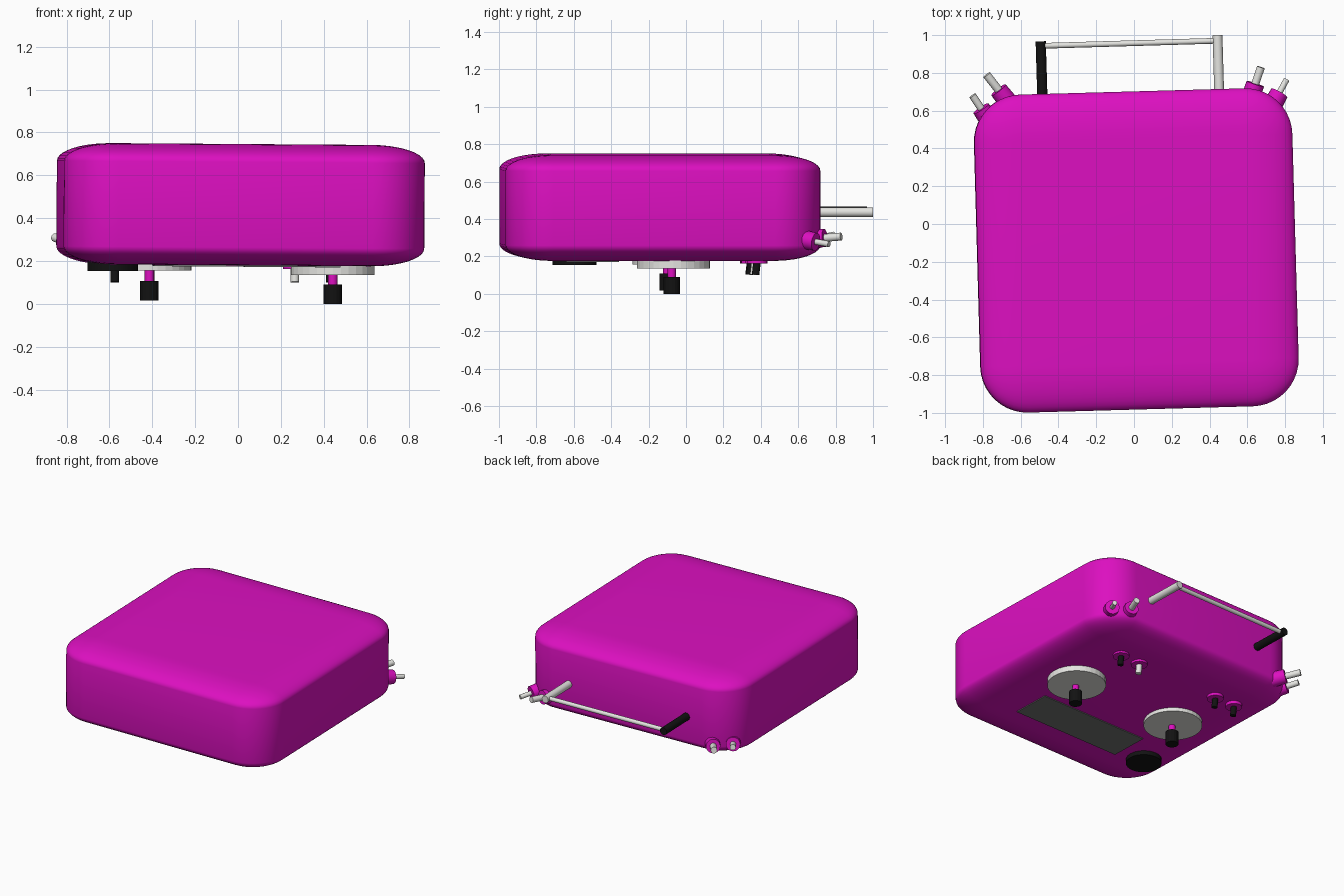
import bpy, bmesh, math
from mathutils import Vector

if "Cube" in bpy.data.objects:
    bpy.data.objects.remove(bpy.data.objects["Cube"])


def material(name, rgb):
    m = bpy.data.materials.new(name)
    m.diffuse_color = (*rgb, 1)
    m.use_nodes = True
    m.node_tree.nodes["Principled BSDF"].inputs["Base Color"].default_value = m.diffuse_color
    return m


MAGENTA = material("magenta", (0.72, 0.005, 0.53))
WHITE = material("off_white", (0.78, 0.78, 0.75))
BLACK = material("black", (0.006, 0.006, 0.006))
GREY = material("screen_grey", (0.16, 0.17, 0.165))
TILT = (0, math.radians(0.4), math.radians(1.6))   # slight lean of the whole case


def box(name, centre, size, mat, rot=TILT, bevel=0, segments=1):
    """Box, optionally with the edges rounded before it is stretched to size."""
    me = bpy.data.meshes.new(name)
    bm = bmesh.new()
    bmesh.ops.create_cube(bm, size=1)
    if bevel:
        bmesh.ops.bevel(bm, geom=bm.edges[:], offset=bevel, segments=segments,
                        profile=0.5, affect='EDGES')
    bmesh.ops.scale(bm, vec=size, verts=bm.verts)
    bm.to_mesh(me)
    bm.free()
    ob = bpy.data.objects.new(name, me)
    bpy.context.collection.objects.link(ob)
    ob.location, ob.rotation_euler = centre, rot
    me.materials.append(mat)
    if bevel:
        me.shade_smooth()
    return ob


def rod(name, a, b, r, mat, r2=None, sides=20, smooth=True):
    """Round bar or cone from point a to point b."""
    a, b = Vector(a), Vector(b)
    me = bpy.data.meshes.new(name)
    bm = bmesh.new()
    bmesh.ops.create_cone(bm, cap_ends=True, segments=sides, radius1=r,
                          radius2=r if r2 is None else r2, depth=(b - a).length)
    for f in bm.faces:
        f.smooth = smooth and len(f.verts) == 4
    for e in bm.edges:
        e.smooth = all(len(f.verts) == 4 for f in e.link_faces)
    bm.to_mesh(me)
    bm.free()
    ob = bpy.data.objects.new(name, me)
    bpy.context.collection.objects.link(ob)
    ob.location = (a + b) / 2
    ob.rotation_euler = (b - a).to_track_quat('Z', 'Y').to_euler()
    me.materials.append(mat)
    return ob


# Case: cube with rounded edges, flattened in height
box("case", (0.012, -0.14, 0.463), (1.684, 1.684, 0.566), MAGENTA, bevel=0.148, segments=10)

# Screen and round button on the underside
box("screen", (0.04, -0.51, 0.178), (0.87, 0.28, 0.009), GREY)
rod("round_button", (-0.585, -0.597, 0.21), (-0.585, -0.597, 0.154), 0.118, BLACK, sides=32)

# Two control sticks: dial, stem and grip
for side, x, y, dial_z, top, tip in (("left", -0.413, -0.09, 0.156, 0.108, 0.017),
                                     ("right", 0.442, -0.066, 0.136, 0.09, 0.0)):
    rod(side + "_dial", (x, y, 0.22), (x, y, dial_z), 0.195, WHITE, sides=32, smooth=False)
    y -= 0.01
    rod(side + "_stick_stem", (x, y, dial_z + 0.01), (x, y, top - 0.01), 0.022, MAGENTA)
    rod(side + "_stick_grip", (x, y, top), (x, y, tip), 0.043, BLACK, sides=16, smooth=False)

# Four toggle switches on the underside
for i, (x, y, mat) in enumerate(((-0.575, 0.345, BLACK), (-0.41, 0.35, BLACK),
                                 (0.265, 0.37, WHITE), (0.43, 0.38, BLACK))):
    rod(f"toggle_{i}_collar", (x, y, 0.2), (x, y, 0.162), 0.055, MAGENTA)
    rod(f"toggle_{i}_lever", (x, y, 0.17), (x, y - 0.008, 0.102), 0.02, mat)

# Corner switches on the two back corners
for i, (base, tip, r) in enumerate((((-0.69, 0.675, 0.285), (-0.78, 0.79, 0.31), 0.022),
                                    ((-0.785, 0.575, 0.285), (-0.855, 0.68, 0.31), 0.02),
                                    ((0.628, 0.70, 0.295), (0.672, 0.83, 0.306), 0.021),
                                    ((0.748, 0.655, 0.285), (0.808, 0.765, 0.265), 0.016))):
    b, t = Vector(base), Vector(tip)
    d = (t - b).normalized()
    rod(f"corner_switch_{i}_collar", b - d * 0.05, b + d * 0.045, 0.052, MAGENTA, r2=0.048)
    rod(f"corner_switch_{i}_lever", b, t, r, WHITE)

# Carrying handle at the back: two posts and a cross bar
rod("handle_post_left", (-0.484, 0.64, 0.44), (-0.494, 0.967, 0.44), 0.027, BLACK)
rod("handle_post_right", (0.452, 0.66, 0.436), (0.442, 1.0, 0.436), 0.026, WHITE)
rod("handle_bar", (-0.49, 0.943, 0.44), (0.44, 0.97, 0.436), 0.015, WHITE)
